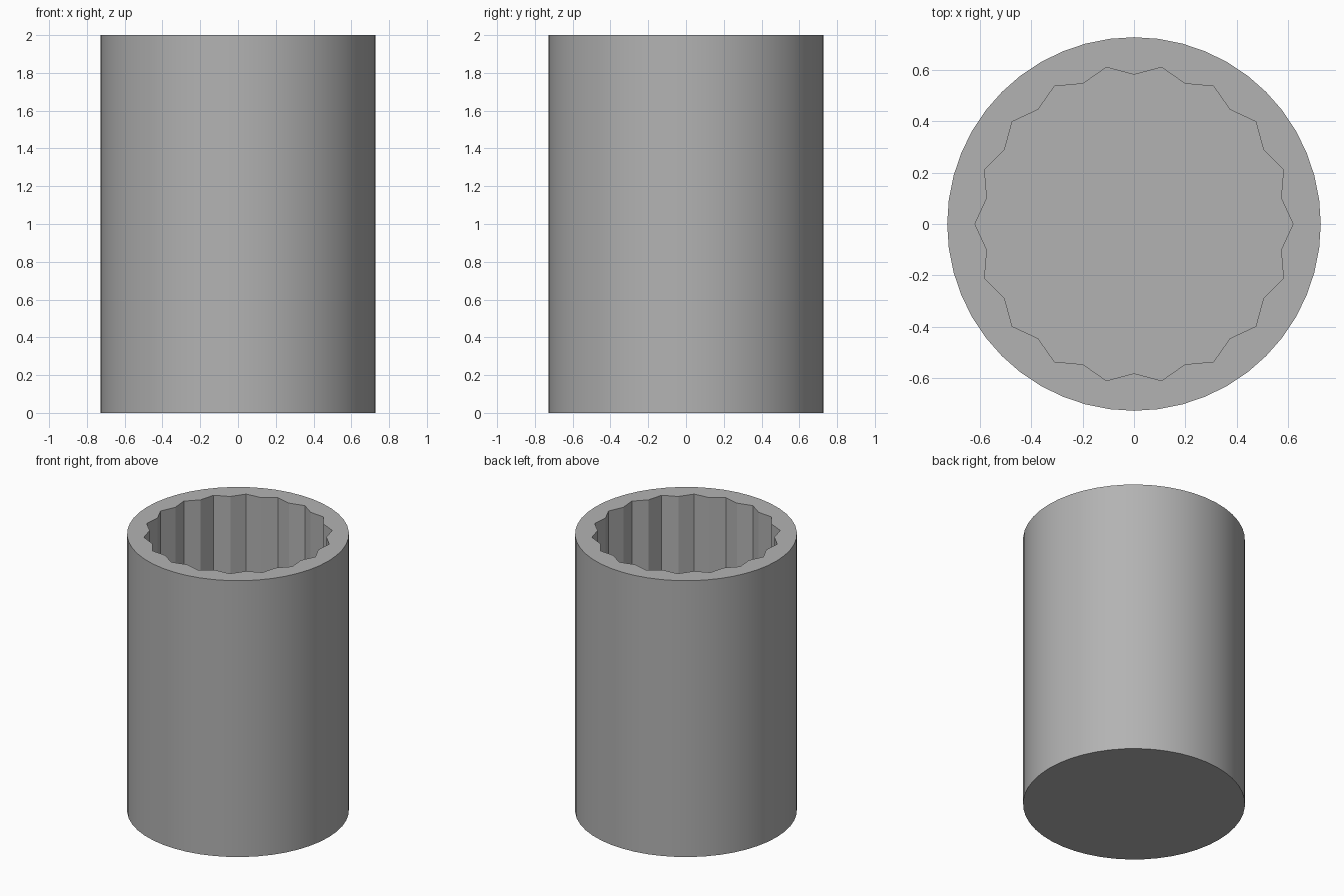
import bpy
import bmesh
from math import cos, sin, pi, radians

cube = bpy.data.objects.get("Cube")
if cube:
    bpy.data.objects.remove(cube, do_unlink=True)

HEIGHT = 2.0
FLOOR = 0.13
OUTER = 0.728
PEAK, VALLEY = 0.62, 0.582
FLUTES = 18
SIDES = 2 * FLUTES + 12

grey = bpy.data.materials.new("plain grey")
grey.use_nodes = True
colour = (0.45, 0.45, 0.45, 1)
grey.diffuse_color = colour
grey.node_tree.nodes["Principled BSDF"].inputs["Base Color"].default_value = colour


def ring(bm, radii, z):
    """Closed loop of edges whose radius follows the given list."""
    n = len(radii)
    verts = [bm.verts.new((r * cos(2 * pi * i / n), r * sin(2 * pi * i / n), z))
             for i, r in enumerate(radii)]
    edges = [bm.edges.new((verts[i], verts[(i + 1) % n])) for i in range(n)]
    return verts, edges


def wall(bm, low, high, smooth):
    """Quads joining two matching loops."""
    n = len(low)
    for i in range(n):
        j = (i + 1) % n
        bm.faces.new((low[i], low[j], high[j], high[i])).smooth = smooth


bm = bmesh.new()

# Round outer wall and closed base
circle = [OUTER] * SIDES
base, _ = ring(bm, circle, 0)
rim, rim_edges = ring(bm, circle, HEIGHT)
wall(bm, base, rim, True)
bm.faces.new(base)

# Fluted inner wall and cavity floor
star = [PEAK, VALLEY] * FLUTES
floor, _ = ring(bm, star, FLOOR)
mouth, mouth_edges = ring(bm, star, HEIGHT)
wall(bm, floor, mouth, False)
bm.faces.new(floor)

# Flat rim between the round and fluted loops
bmesh.ops.triangle_fill(bm, edges=rim_edges + mouth_edges, use_beauty=True)
bmesh.ops.recalc_face_normals(bm, faces=bm.faces)

mesh = bpy.data.meshes.new("fluted_cup")
bm.to_mesh(mesh)
bm.free()
mesh.materials.append(grey)
cup = bpy.data.objects.new("fluted_cup", mesh)
bpy.context.collection.objects.link(cup)

# Smooth round side, crisp rim and flutes
bpy.context.view_layer.objects.active = cup
cup.select_set(True)
bpy.ops.object.shade_smooth_by_angle(angle=radians(15))
